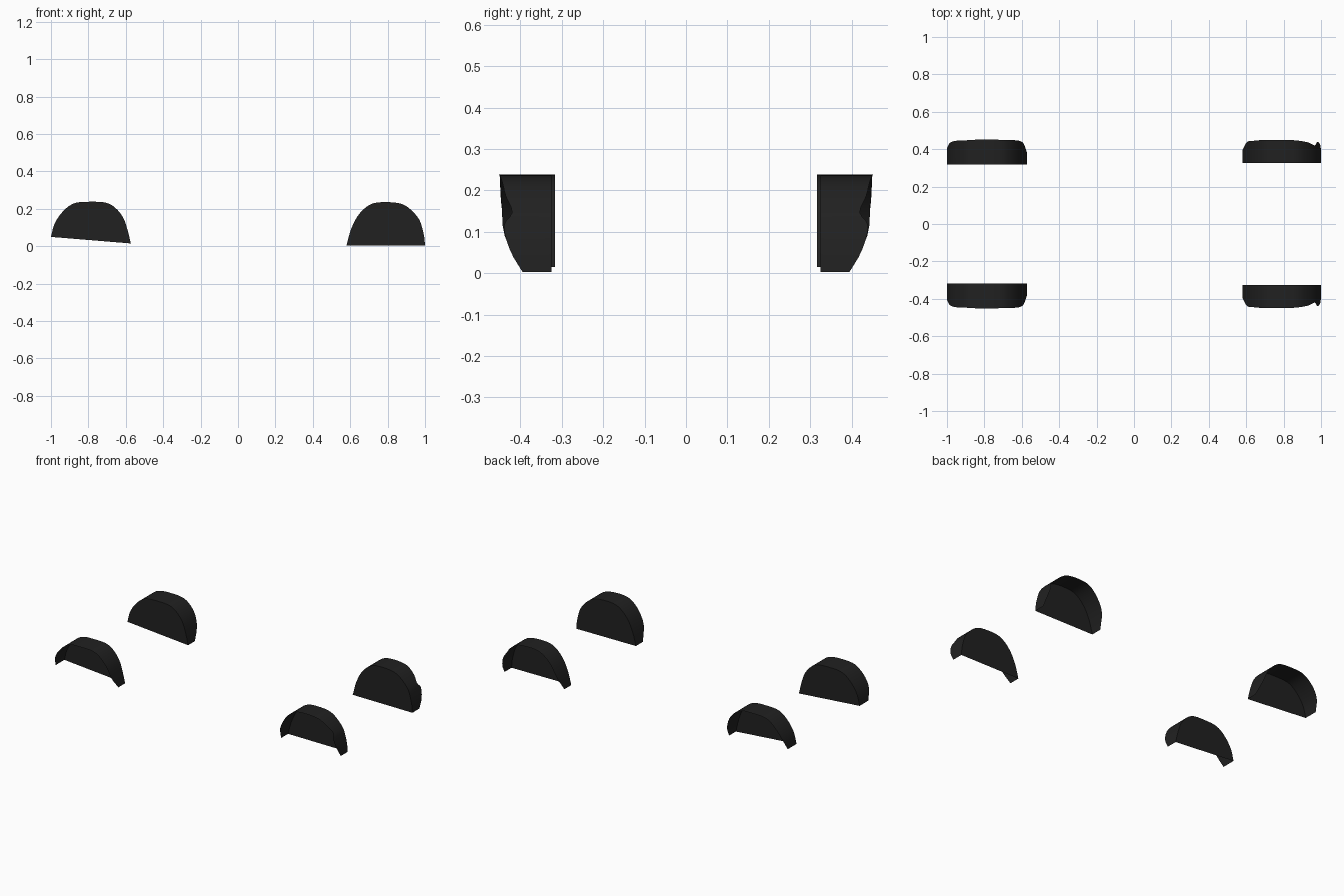
import bpy
from mathutils import Vector

if "Cube" in bpy.data.objects:
    bpy.data.objects.remove(bpy.data.objects["Cube"])

mat = bpy.data.materials.new("black_plastic")
mat.diffuse_color = (0.015, 0.015, 0.015, 1)
mat.use_nodes = True
mat.node_tree.nodes["Principled BSDF"].inputs["Base Color"].default_value = mat.diffuse_color


def smooth_path(pts, steps=3):
    """Catmull-Rom curve through the given points."""
    p = [Vector(q) for q in pts]
    p = [2 * p[0] - p[1]] + p + [2 * p[-1] - p[-2]]
    out = []
    for i in range(1, len(p) - 2):
        a, b, c, d = p[i - 1:i + 3]
        for s in range(steps):
            t = s / steps
            out.append(0.5 * (2 * b + (c - a) * t + (2 * a - 5 * b + 4 * c - d) * t**2
                              + (3 * b - a - 3 * c + d) * t**3))
    return out + [p[-2]]


def wheel_arch_liner(name, rim, wall_y, side):
    """Open shell: arched band from the inner wall to the outer rim (x, |y|, z)."""
    path = smooth_path(rim)
    n = len(path)
    verts = [(p.x, side * wall_y, p.z) for p in path]
    verts += [(p.x, side * p.y, p.z) for p in path]
    faces = [tuple(range(n))]
    faces += [(i + 1, i, n + i, n + i + 1) for i in range(n - 1)]
    if side > 0:
        faces = [f[::-1] for f in faces]
    mesh = bpy.data.meshes.new(name)
    mesh.from_pydata(verts, [], faces)
    mesh.materials.append(mat)
    ob = bpy.data.objects.new(name, mesh)
    bpy.context.collection.objects.link(ob)
    bpy.ops.object.select_all(action='DESELECT')
    ob.select_set(True)
    bpy.context.view_layer.objects.active = ob
    bpy.ops.object.shade_smooth_by_angle()


# Rim lines: x, distance from centre line, z
left_rim = [(-1.0, .405, .05), (-.983, .435, .115), (-.95, .445, .17), (-.905, .447, .214),
            (-.86, .45, .234), (-.79, .452, .238), (-.71, .45, .234), (-.66, .449, .209),
            (-.615, .445, .155), (-.59, .43, .085), (-.573, .385, .015)]
right_rim = [(.58, .395, .005), (.604, .438, .09), (.64, .445, .162), (.69, .449, .213),
             (.745, .45, .234), (.835, .449, .234), (.89, .444, .22), (.935, .435, .185),
             (.966, .42, .147), (.98, .44, .115), (.995, .425, .055), (1.0, .395, .003)]

for side, label in ((-1, "front"), (1, "back")):
    wheel_arch_liner("left_arch_liner_" + label, left_rim, .317, side)
    wheel_arch_liner("right_arch_liner_" + label, right_rim, .325, side)
